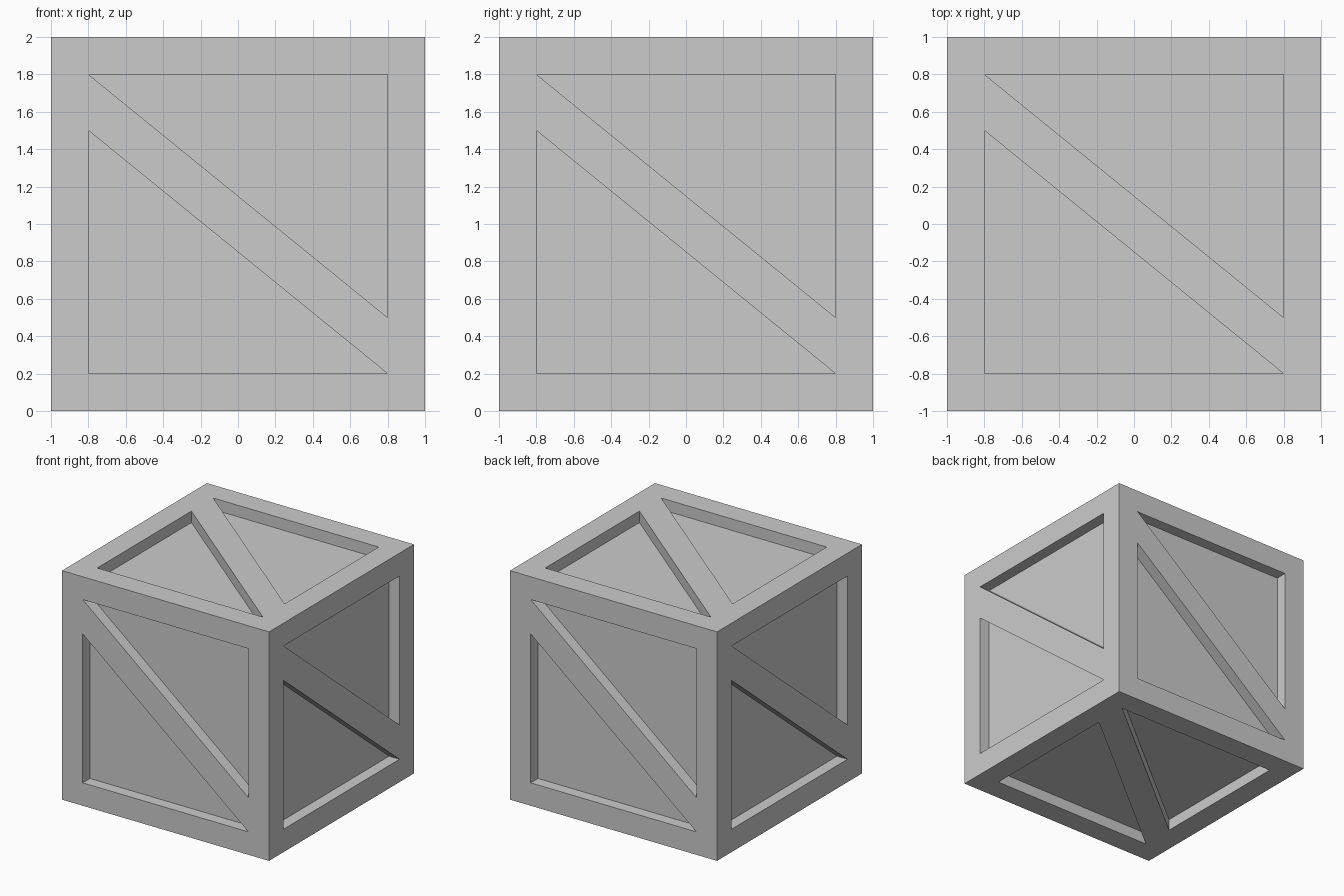
import bpy
import bmesh
from math import pi
from mathutils import Matrix, Vector

cube = bpy.data.objects.get("Cube")
if cube:
    bpy.data.objects.remove(cube, do_unlink=True)

HALF = 1.0      # half the crate's side
INNER = 0.8     # inner edge of the frame
BRACE = 0.3     # upright width of the diagonal brace
DEPTH = 0.1     # depth of the recessed panels

grey = bpy.data.materials.new("plain grey")
grey.use_nodes = True
colour = (0.6, 0.6, 0.6, 1)
grey.diffuse_color = colour
grey.node_tree.nodes["Principled BSDF"].inputs["Base Color"].default_value = colour

bm = bmesh.new()


def add_face(matrix, *points):
    bm.faces.new([bm.verts.new(matrix @ Vector(p)) for p in points])


def half_side(matrix):
    """Two frame boards, a brace end and one sunken triangular panel."""
    corner, right, top = (-HALF, -HALF, HALF), (HALF, -HALF, HALF), (-HALF, HALF, HALF)
    rim = [(-INNER, -INNER), (INNER, -INNER), (-INNER, INNER - BRACE)]
    upper = [(x, y, HALF) for x, y in rim]
    lower = [(x, y, HALF - DEPTH) for x, y in rim]
    # Frame boards
    add_face(matrix, corner, right, upper[1], upper[0])
    add_face(matrix, top, corner, upper[0], upper[2])
    add_face(matrix, top, upper[2], (-INNER, INNER, HALF))
    # Recess walls and floor
    for i in range(3):
        j = (i + 1) % 3
        add_face(matrix, upper[i], upper[j], lower[j], lower[i])
    add_face(matrix, *lower)


def side(matrix):
    """One whole side: two matching halves joined by the diagonal brace."""
    half_side(matrix)
    half_side(matrix @ Matrix.Rotation(pi, 4, "Z"))
    add_face(matrix, (-INNER, INNER, HALF), (-INNER, INNER - BRACE, HALF),
             (INNER, -INNER, HALF), (INNER, BRACE - INNER, HALF))


# Top, bottom and the four upright sides
lift = Matrix.Translation((0, 0, HALF))
side(lift)
side(lift @ Matrix.Rotation(pi, 4, "X"))
for turn in range(4):
    side(lift @ Matrix.Rotation(turn * pi / 2, 4, "Z") @ Matrix.Rotation(pi / 2, 4, "X"))

bmesh.ops.remove_doubles(bm, verts=bm.verts, dist=0.0001)
bmesh.ops.recalc_face_normals(bm, faces=bm.faces)

mesh = bpy.data.meshes.new("crate")
bm.to_mesh(mesh)
bm.free()
mesh.materials.append(grey)
crate = bpy.data.objects.new("crate", mesh)
bpy.context.collection.objects.link(crate)
